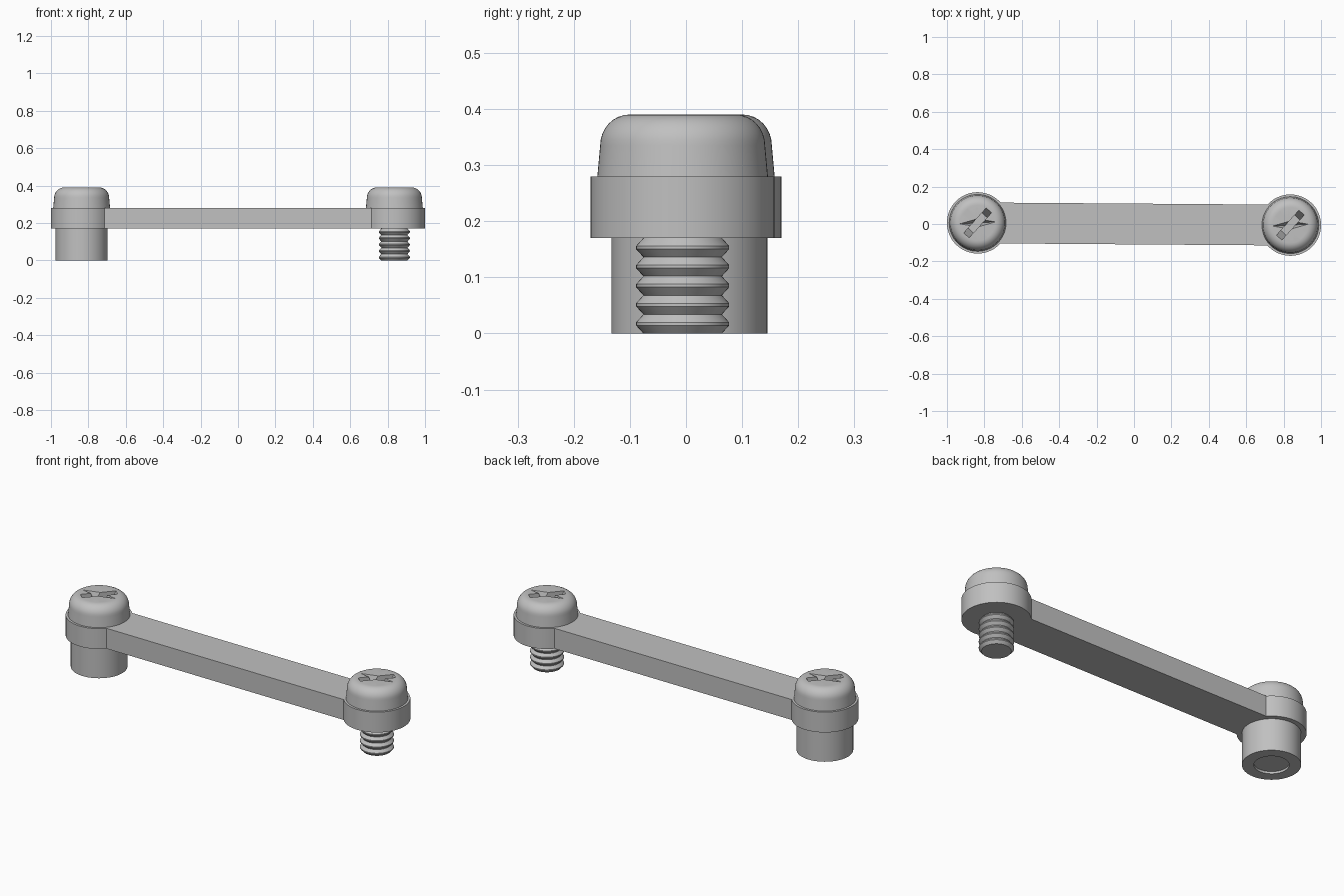
import bpy, bmesh, math
from mathutils import Matrix, Vector

cube = bpy.data.objects.get("Cube")
if cube:
    bpy.data.objects.remove(cube, do_unlink=True)

LEFT, RIGHT = Vector((0.836, -0.006, 0)), Vector((-0.836, 0.006, 0))
BOSS_R, BAR_HALF = 0.164, 0.109
ARM_LOW, ARM_TOP, HEAD_TOP = 0.17, 0.28, 0.39

metal = bpy.data.materials.new("grey metal")
metal.use_nodes = True
grey = (0.53, 0.53, 0.53, 1)
metal.diffuse_color = grey
metal.node_tree.nodes["Principled BSDF"].inputs["Base Color"].default_value = grey


def finish(name, bm, smooth=True):
    bmesh.ops.recalc_face_normals(bm, faces=bm.faces)
    mesh = bpy.data.meshes.new(name)
    bm.to_mesh(mesh)
    bm.free()
    mesh.materials.append(metal)
    obj = bpy.data.objects.new(name, mesh)
    bpy.context.collection.objects.link(obj)
    if smooth:
        smooth_shade(obj)
    return obj


def smooth_shade(obj):
    bpy.ops.object.select_all(action='DESELECT')
    obj.select_set(True)
    bpy.context.view_layer.objects.active = obj
    bpy.ops.object.shade_smooth_by_angle(angle=math.radians(30))


def lathe(name, profile, centre, sides=64):
    """Spin (radius, height) points, starting and ending on the axis."""
    bm = bmesh.new()
    verts = [bm.verts.new((r, 0, z)) for r, z in profile]
    edges = [bm.edges.new(pair) for pair in zip(verts, verts[1:])]
    bmesh.ops.spin(bm, geom=verts + edges, axis=(0, 0, 1), cent=(0, 0, 0),
                   angle=math.tau, steps=sides, use_duplicate=False)
    bmesh.ops.remove_doubles(bm, verts=bm.verts, dist=1e-5)
    bmesh.ops.translate(bm, verts=bm.verts, vec=centre)
    return finish(name, bm)


def hull_cutter(points, centre, angle):
    bm = bmesh.new()
    for p in points:
        bm.verts.new(p)
    bmesh.ops.convex_hull(bm, input=bm.verts)
    bm.transform(Matrix.Translation(centre) @ Matrix.Rotation(angle, 4, 'Z'))
    cutter = finish("recess_cutter", bm, smooth=False)
    cutter.hide_render = True
    return cutter


# Link arm: a bar with a round boss at each end, as one extruded outline
span = (LEFT - RIGHT).length / 2
join = math.asin(BAR_HALF / BOSS_R)
steps = 48
bm = bmesh.new()
outline = []
for side in (0, 1):
    for i in range(steps + 1):
        a = -math.pi + join + (math.tau - 2 * join) * i / steps
        p = Vector((span + BOSS_R * math.cos(a), BOSS_R * math.sin(a), ARM_LOW))
        outline.append(bm.verts.new(Matrix.Rotation(side * math.pi, 4, 'Z') @ p))
base = bm.faces.new(outline)
extruded = bmesh.ops.extrude_face_region(bm, geom=[base], use_keep_orig=True)
top_verts = [g for g in extruded["geom"] if isinstance(g, bmesh.types.BMVert)]
bmesh.ops.translate(bm, verts=top_verts, vec=(0, 0, ARM_TOP - ARM_LOW))
tilt = math.atan2(LEFT.y - RIGHT.y, LEFT.x - RIGHT.x)
bm.transform(Matrix.Rotation(tilt, 4, 'Z'))
finish("link_arm", bm)

# Screw heads: slightly tapered, rounded shoulder, cross recess with notches
head_profile = [(0, ARM_TOP), (0.152, ARM_TOP), (0.147, 0.335)]
for i in range(1, 9):
    a = math.pi / 2 * i / 8
    head_profile.append((0.095 + 0.052 * math.cos(a), 0.335 + 0.055 * math.sin(a)))
head_profile.append((0, HEAD_TOP))


def slot_points():
    floor, lid = HEAD_TOP - 0.07, HEAD_TOP + 0.02
    return [(sx * r, sy * 0.019, z) for r, z in ((0.055, floor), (0.1, lid))
            for sx in (-1, 1) for sy in (-1, 1)]


def notch_points():
    ring = [(0.095, 0), (-0.095, 0), (0, 0.022), (0, -0.022)]
    return [(x, y, z) for z in (HEAD_TOP, HEAD_TOP + 0.02) for x, y in ring] + \
           [(0, 0, HEAD_TOP - 0.069)]


for name, centre in (("left_screw_head", LEFT), ("right_screw_head", RIGHT)):
    head = lathe(name, head_profile, centre)
    for k in range(4):
        points = notch_points() if k % 2 == 0 else slot_points()
        cutter = hull_cutter(points, centre, math.radians(3 + 45 * k))
        mod = head.modifiers.new("recess", 'BOOLEAN')
        mod.operation, mod.solver, mod.object = 'DIFFERENCE', 'EXACT', cutter
        bpy.context.view_layer.objects.active = head
        bpy.ops.object.modifier_apply(modifier=mod.name)
        bpy.data.objects.remove(cutter, do_unlink=True)
    smooth_shade(head)

# Threaded shank: stacked V ridges
teeth, crest, root = 5, 0.083, 0.07
pitch = ARM_LOW / teeth
thread = [(0, 0), (root, 0)]
for i in range(teeth):
    thread += [(crest, pitch * (i + 0.42)), (crest, pitch * (i + 0.58)),
               (root, pitch * (i + 1))]
thread.append((0, ARM_LOW))
lathe("threaded_shank", thread, LEFT, 48)

# Support post with the screw tip set back in its bore
lathe("support_post", [(0, 0.012), (0.083, 0.012), (0.083, 0), (0.139, 0),
                       (0.139, ARM_LOW), (0, ARM_LOW)], RIGHT)
